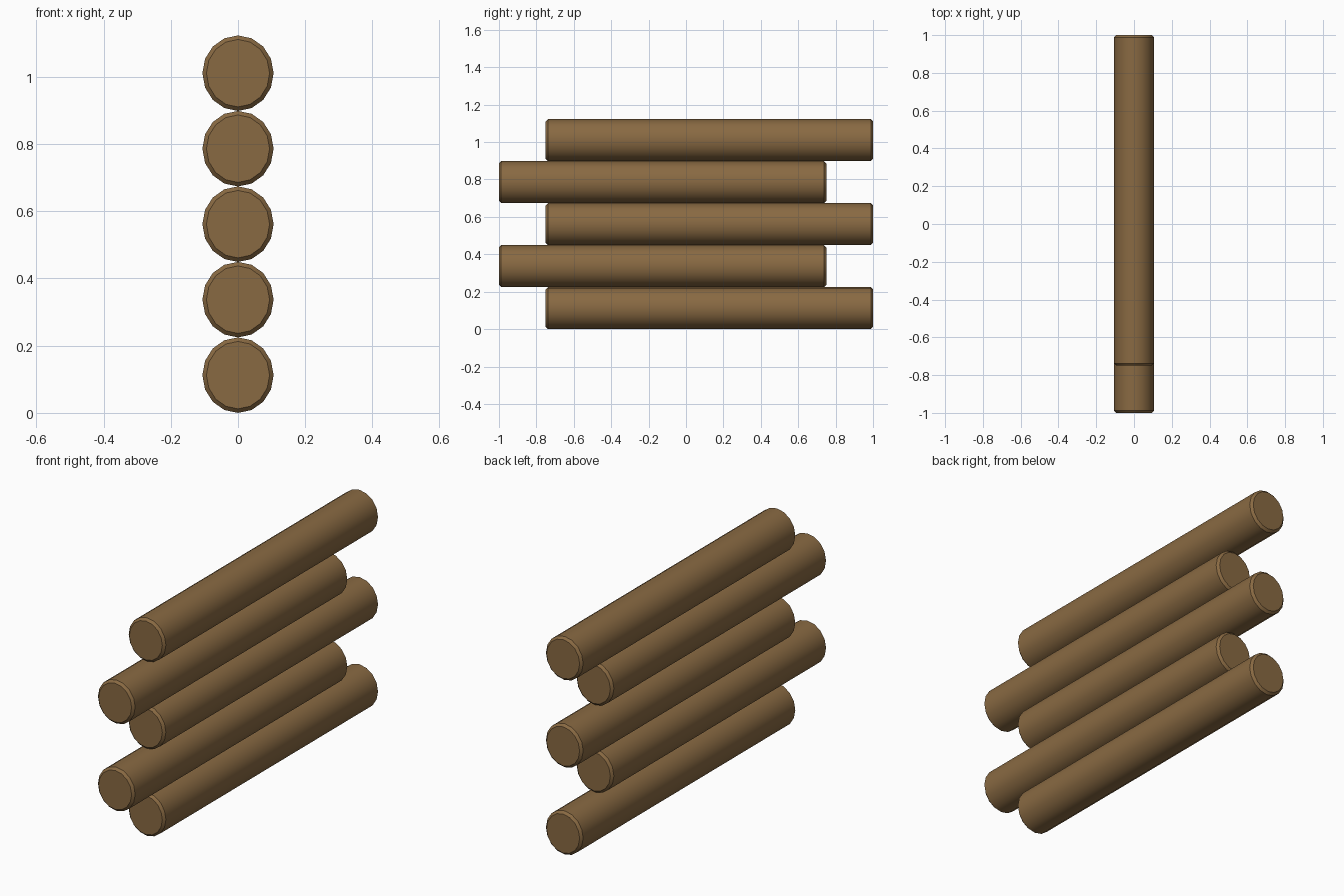
import bpy, math

if "Cube" in bpy.data.objects:
    bpy.data.objects.remove(bpy.data.objects["Cube"])

SIDES, RX, RZ, LENGTH, BEVEL = 16, 0.106, 0.1123, 1.75, 0.012

wood = bpy.data.materials.new("brown wood")
wood.diffuse_color = (0.25, 0.143, 0.055, 1)
wood.use_nodes = True
wood.node_tree.nodes["Principled BSDF"].inputs["Base Color"].default_value = wood.diffuse_color


def make_log(index):
    # Slightly oval log along y, with softened end rims
    y = 0.125 if index % 2 == 0 else -0.125
    rings = [(-LENGTH / 2, BEVEL), (-LENGTH / 2 + BEVEL, 0),
             (LENGTH / 2 - BEVEL, 0), (LENGTH / 2, BEVEL)]
    verts, faces = [], []
    for ry, inset in rings:
        for k in range(SIDES):
            a = 2 * math.pi * k / SIDES
            verts.append(((RX - inset) * math.cos(a), ry, (RZ - inset) * math.sin(a)))
    for r in range(len(rings) - 1):
        for k in range(SIDES):
            n = (k + 1) % SIDES
            a, b = r * SIDES, (r + 1) * SIDES
            faces.append((a + k, b + k, b + n, a + n))
    # End caps
    faces.append(tuple(range(SIDES)))
    last = (len(rings) - 1) * SIDES
    faces.append(tuple(last + k for k in reversed(range(SIDES))))
    mesh = bpy.data.meshes.new("log")
    mesh.from_pydata(verts, [], faces)
    mesh.materials.append(wood)
    log = bpy.data.objects.new(f"log_{index + 1}", mesh)
    log.location = (0, y, RZ * (2 * index + 1))
    bpy.context.collection.objects.link(log)
    bpy.ops.object.select_all(action='DESELECT')
    log.select_set(True)
    bpy.context.view_layer.objects.active = log
    bpy.ops.object.shade_smooth_by_angle(angle=math.radians(40))


# Stack of five alternating logs
for i in range(5):
    make_log(i)
